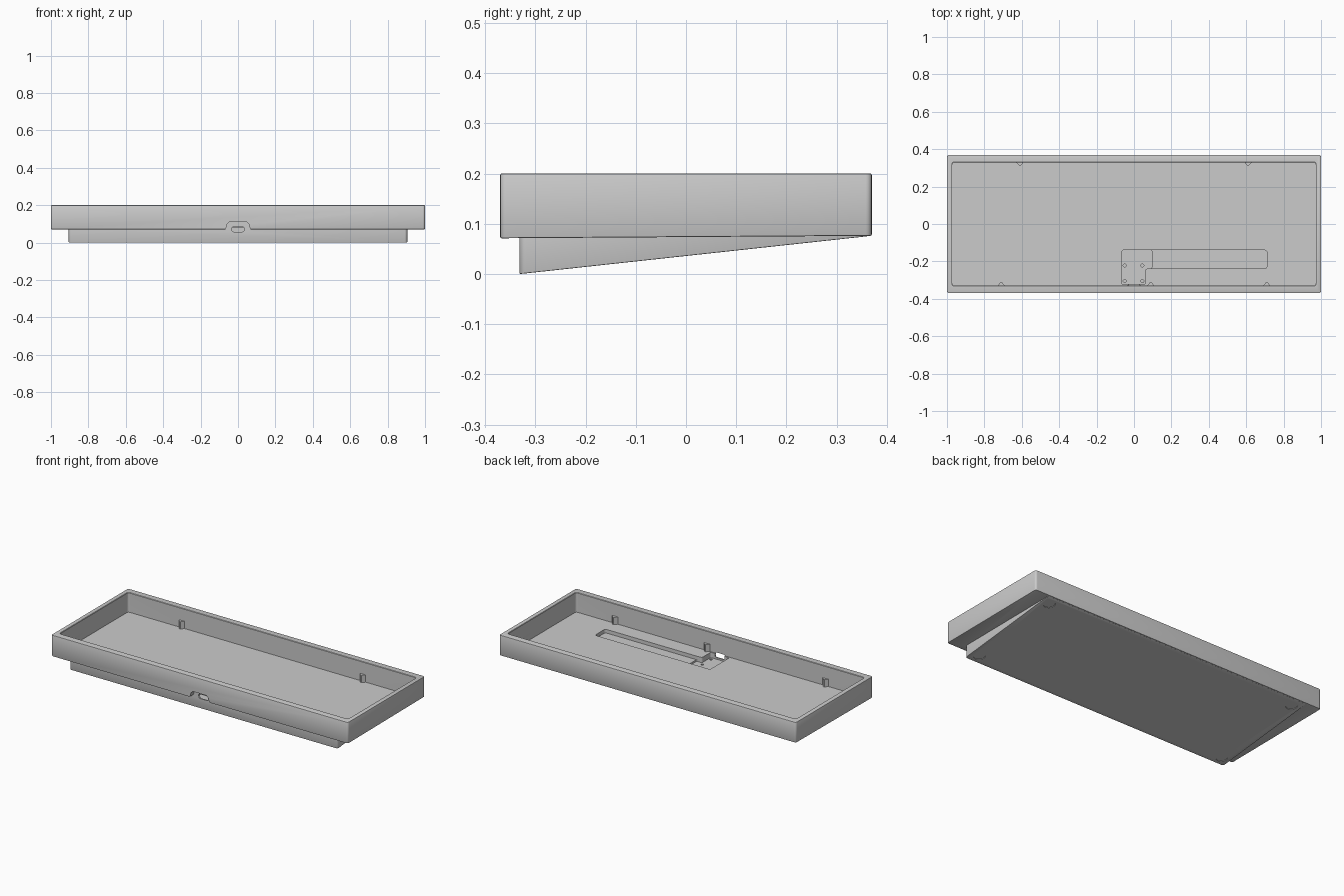
import bpy, bmesh, math
from mathutils import Matrix

if "Cube" in bpy.data.objects:
    bpy.data.objects.remove(bpy.data.objects["Cube"])


def rect(x0, x1, y0, y1):
    return [(x0, y0), (x1, y0), (x1, y1), (x0, y1)]


def prism(name, outline, z0, z1, radius=0, seg=4, mat=None, flare=0, edge=0, bottom=None):
    """Extruded outline with rounded upright edges; optional flared top, edge break, sloped bottom."""
    bm = bmesh.new()
    face = bm.faces.new([bm.verts.new((x, y, z0)) for x, y in outline])
    ext = bmesh.ops.extrude_face_region(bm, geom=[face])
    top = [v for v in ext["geom"] if isinstance(v, bmesh.types.BMVert)]
    for v in top:
        v.co.z = z1
        v.co.x += math.copysign(flare, v.co.x) if flare else 0
        v.co.y += math.copysign(flare, v.co.y) if flare else 0
    if radius:
        sides = [e for e in bm.edges if abs(e.verts[0].co.z - e.verts[1].co.z) > 1e-5]
        bmesh.ops.bevel(bm, geom=sides, offset=radius, segments=seg, profile=0.5, affect='EDGES')
    if bottom:
        for v in bm.verts:
            if v.co.z < z0 + 1e-5:
                v.co.z = bottom(v.co.y)
    bmesh.ops.recalc_face_normals(bm, faces=bm.faces)
    if edge:
        rims = [e for e in bm.edges if len(e.link_faces) == 2 and e.calc_face_angle() > 1.0]
        bmesh.ops.bevel(bm, geom=rims, offset=edge, segments=2, profile=0.5, affect='EDGES')
    if mat:
        bm.transform(mat)
    bmesh.ops.recalc_face_normals(bm, faces=bm.faces)
    me = bpy.data.meshes.new(name)
    bm.to_mesh(me)
    bm.free()
    ob = bpy.data.objects.new(name, me)
    bpy.context.collection.objects.link(ob)
    return ob


def circle(r, n=24):
    return [(r * math.cos(i * math.tau / n), r * math.sin(i * math.tau / n)) for i in range(n)]


def combine(target, other, op):
    mod = target.modifiers.new(op, 'BOOLEAN')
    mod.operation, mod.object, mod.solver = op, other, 'EXACT'
    bpy.context.view_layer.objects.active = target
    bpy.ops.object.modifier_apply(modifier=mod.name)
    bpy.data.objects.remove(other)


def slope(y):
    return 0.076 * (y + 0.33) / 0.70


# outer tray and tapered base
case = prism("keyboard_case", rect(-1, 1, -0.37, 0.37), 0.07, 0.2, 0.012, edge=0.003,
             bottom=lambda y: 0.071 + 0.005 * (y + 0.37) / 0.74)
base = prism("base", rect(-0.905, 0.905, -0.332, 0.362), 0, 0.15, 0.014, edge=0.002,
             bottom=lambda y: max(slope(y), 0))
combine(case, base, 'UNION')

# main cavity and its broken top rim
combine(case, prism("cavity", rect(-0.972, 0.972, -0.33, 0.33), 0.08, 0.25, 0.012), 'DIFFERENCE')
combine(case, prism("rim", rect(-0.97, 0.97, -0.328, 0.328), 0.194, 0.206, 0.012, flare=0.008), 'DIFFERENCE')

# cable groove and stepped board pocket in the floor
combine(case, prism("groove", rect(0.03, 0.712, -0.238, -0.14), 0.058, 0.1, 0.014), 'DIFFERENCE')
step = [(-0.065, -0.324), (0.06, -0.324), (0.06, -0.239), (0.096, -0.239),
        (0.096, -0.139), (-0.065, -0.139)]
combine(case, prism("pocket", step, 0.048, 0.1, 0.01), 'DIFFERENCE')
for x in (-0.05, 0.045):
    for y in (-0.305, -0.222):
        combine(case, prism("screw_hole", circle(0.008, 16), 0.034, 0.06,
                            mat=Matrix.Translation((x, y, 0))), 'DIFFERENCE')

# triangular gasket tabs on the inner walls
for side, xs in ((1, (-0.61, 0.61)), (-1, (-0.71, 0.09, 0.71))):
    for x in xs:
        tab = [(x - 0.024, side * 0.335), (x + 0.024, side * 0.335),
               (x + 0.004, side * 0.312), (x - 0.004, side * 0.312)]
        combine(case, prism("tab", tab, 0.075, 0.124), 'UNION')

# plug clearance notch and port opening, cut along y
along_y = Matrix.Rotation(math.pi / 2, 4, 'X')
notch = [(-0.075, 0.06), (0.075, 0.06), (0.064, 0.078), (0.058, 0.098), (0.046, 0.11),
         (-0.046, 0.11), (-0.058, 0.098), (-0.064, 0.078)]
combine(case, prism("notch", notch, 0.335, 0.4, mat=along_y), 'DIFFERENCE')
combine(case, prism("port", rect(-0.032, 0.032, 0.058, 0.086), 0.31, 0.36, 0.009,
                    mat=along_y), 'DIFFERENCE')

# shallow round recesses for feet
tilt = Matrix.Rotation(math.atan(0.076 / 0.70), 4, 'X')
for x in (-0.85, 0.85):
    for y in (-0.28, 0.305):
        at = Matrix.Translation((x, y, slope(y))) @ tilt
        combine(case, prism("foot_recess", circle(0.032, 32), -0.02, 0.003, mat=at), 'DIFFERENCE')

# smooth corners, crisp edges
bpy.ops.object.select_all(action='DESELECT')
case.select_set(True)
bpy.context.view_layer.objects.active = case
bpy.ops.object.shade_smooth_by_angle(angle=math.radians(30))
